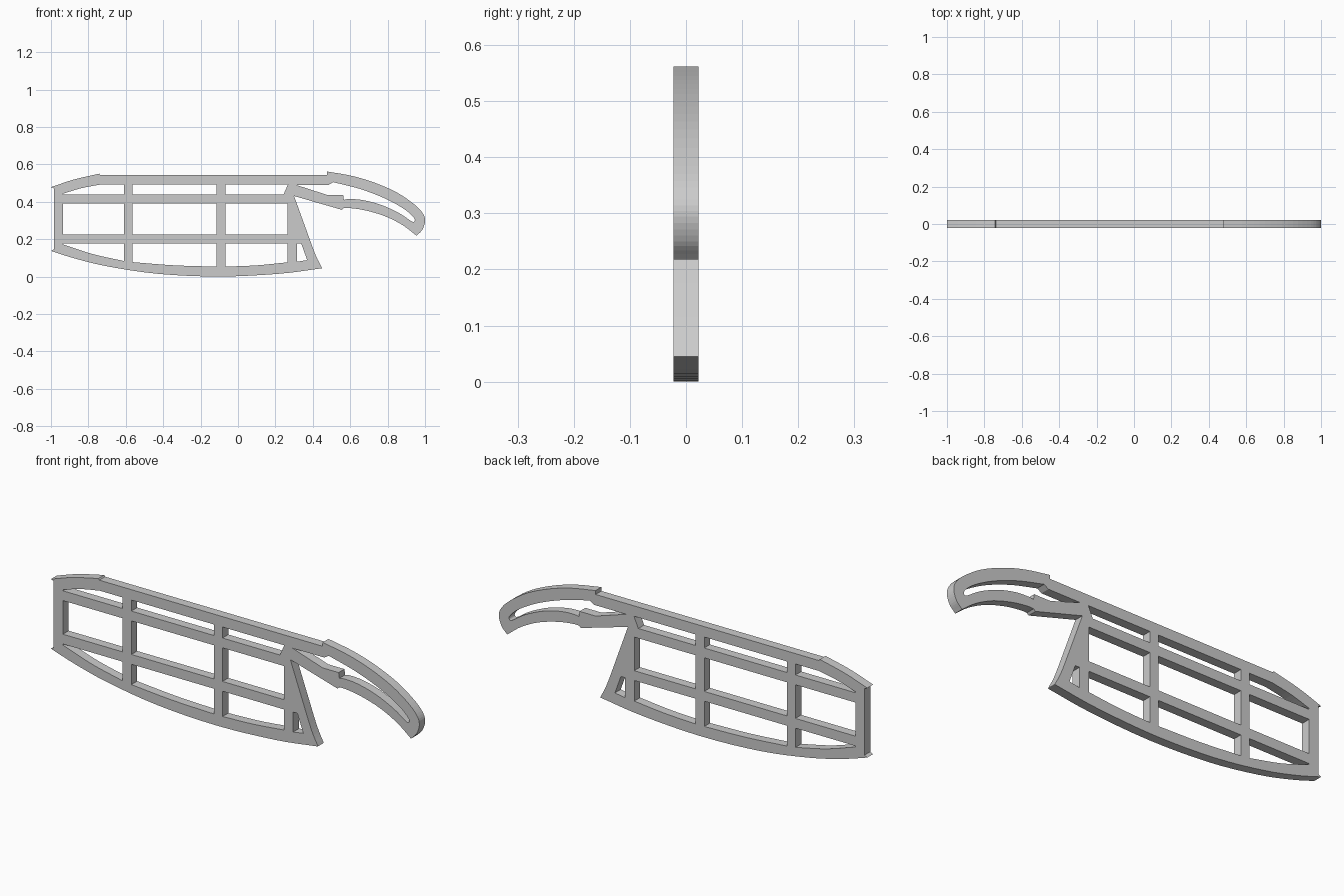
import bpy, bmesh, math
from mathutils import Vector

HALF = 0.0225  # half thickness of the plate


def smooth(pts, n=4):
    """Catmull-Rom run through a few points."""
    p = [Vector(q) for q in pts]
    p = [2 * p[0] - p[1]] + p + [2 * p[-1] - p[-2]]
    out = []
    for a, b, c, d in zip(p, p[1:], p[2:], p[3:]):
        for i in range(n):
            t = i / n
            out.append(0.5 * (2 * b + (c - a) * t + (2 * a - 5 * b + 4 * c - d) * t * t
                              + (3 * b - a - 3 * c + d) * t ** 3))
    return out + [p[-2]]


def rect(x0, x1, z0, z1):
    return [(x0, z0), (x1, z0), (x1, z1), (x0, z1)]


def plate(name, loops):
    """Flat outline with holes, extruded along y and stood upright."""
    cu = bpy.data.curves.new(name, 'CURVE')
    cu.dimensions, cu.fill_mode, cu.extrude = '2D', 'BOTH', HALF
    for loop in loops:
        s = cu.splines.new('POLY')
        s.points.add(len(loop) - 1)
        for pt, (x, z) in zip(s.points, loop):
            pt.co = (x, z, 0, 1)
        s.use_cyclic_u = True
    ob = bpy.data.objects.new(name, cu)
    bpy.context.collection.objects.link(ob)
    ob.rotation_euler.x = math.pi / 2
    bpy.context.view_layer.objects.active = ob
    ob.select_set(True)
    bpy.ops.object.convert(target='MESH')
    ob = bpy.context.object
    bm = bmesh.new()
    bm.from_mesh(ob.data)
    bmesh.ops.remove_doubles(bm, verts=bm.verts, dist=1e-5)
    bmesh.ops.recalc_face_normals(bm, faces=bm.faces)
    for f in bm.faces:
        f.smooth = False
    bm.to_mesh(ob.data)
    bm.free()
    return ob


# Outer silhouette: nose, deck, tail hook, strut, slanted post, keel
outline = [(-0.985, 0.145), (-0.985, 0.472)]
outline += smooth([(-1, 0.478), (-0.88, 0.518), (-0.742, 0.55)])
outline += [(-0.737, 0.543), (0.475, 0.543)]
outline += smooth([(0.475, 0.562), (0.61, 0.538), (0.73, 0.502), (0.85, 0.449), (0.945, 0.384),
                   (0.99, 0.335), (1.0, 0.294), (0.985, 0.25), (0.957, 0.22)])
outline += smooth([(0.955, 0.218), (0.88, 0.275), (0.785, 0.323), (0.68, 0.354),
                   (0.60, 0.366), (0.565, 0.366)])
outline += [(0.555, 0.357), (0.302, 0.43)]
outline += smooth([(0.30, 0.43), (0.365, 0.25), (0.415, 0.115), (0.45, 0.045)])
outline += smooth([(0.448, 0.044), (0.22, 0.015), (-0.1, 0.0), (-0.42, 0.014),
                   (-0.69, 0.053), (-0.87, 0.096), (-1, 0.137)])

# Window bays between the uprights
bays = [(-0.935, -0.61), (-0.563, -0.115), (-0.068, 0.265)]
holes = [rect(a, b, 0.225, 0.39) for a, b in bays]

# Narrow openings under the deck
holes.append([(-0.935, 0.438), (-0.61, 0.438), (-0.61, 0.492)]
             + smooth([(-0.735, 0.492), (-0.84, 0.472), (-0.935, 0.443)]))
holes.append(rect(*bays[1], 0.438, 0.492))
holes.append([(-0.068, 0.438), (0.243, 0.438), (0.267, 0.492), (-0.068, 0.492)])

# Openings above the keel
keel = [[(-0.61, 0.083), (-0.78, 0.121), (-0.935, 0.172)],
        [(-0.115, 0.053), (-0.34, 0.06), (-0.563, 0.077)],
        [(0.265, 0.076), (0.10, 0.06), (-0.068, 0.053)]]
for (a, b), k in zip(bays, keel):
    holes.append([(a, 0.177), (b, 0.177)] + smooth(k))
holes.append([(0.315, 0.177), (0.338, 0.177), (0.37, 0.088), (0.315, 0.079)])

# Long slot through the strut and tail hook
slot = [(0.31, 0.49), (0.485, 0.49)]
slot += smooth([(0.508, 0.505), (0.65, 0.469), (0.785, 0.418), (0.89, 0.36), (0.94, 0.315),
                (0.943, 0.295), (0.925, 0.297), (0.86, 0.34), (0.76, 0.385), (0.66, 0.41),
                (0.59, 0.414), (0.566, 0.41)])
slot += [(0.562, 0.437), (0.475, 0.437)]
holes.append(slot)

plate("hull_and_tail_frame", [outline] + holes)
